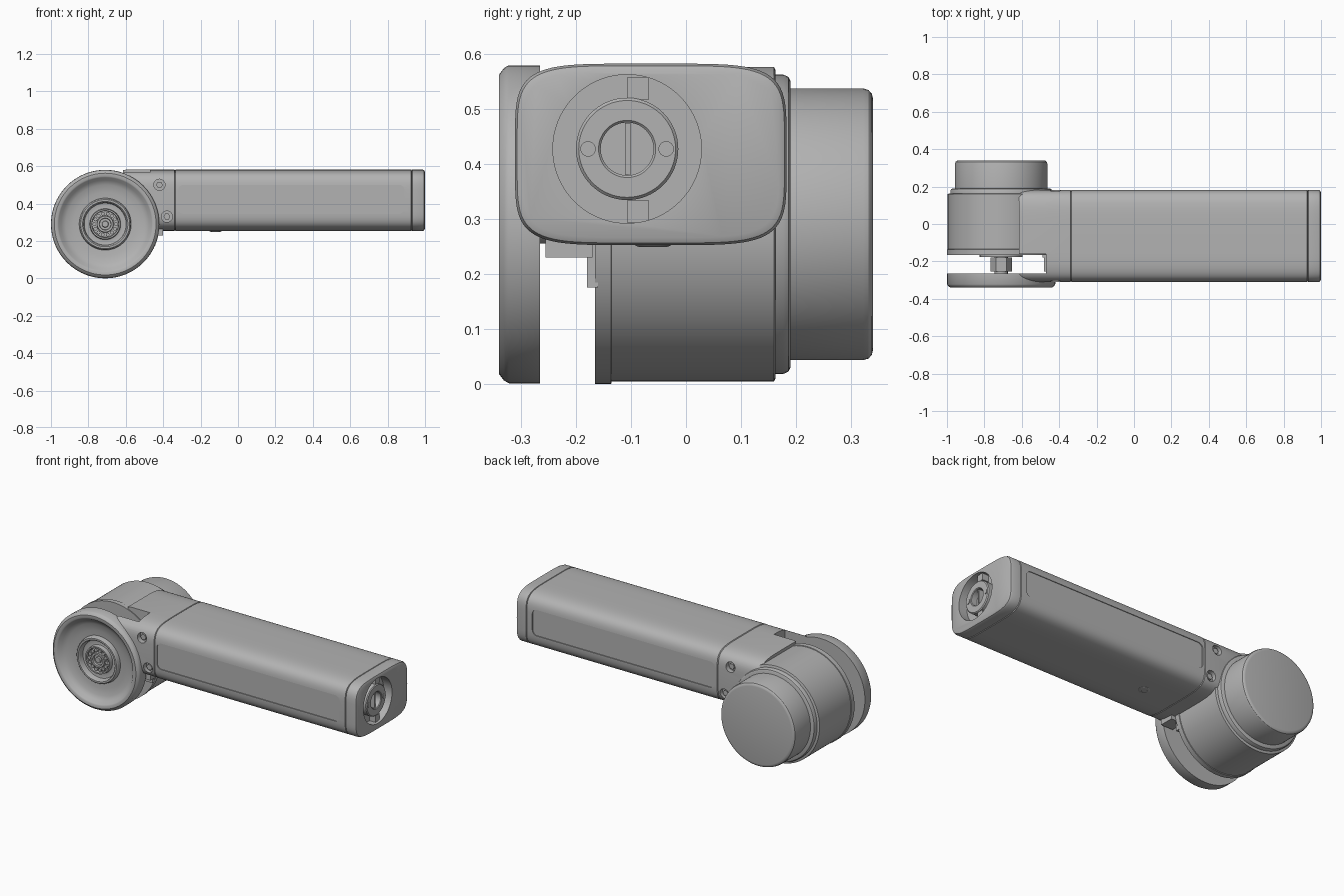
import bpy, bmesh, math
from mathutils import Matrix, Vector

if "Cube" in bpy.data.objects:
    bpy.data.objects.remove(bpy.data.objects["Cube"], do_unlink=True)

GREY = (0.45, 0.45, 0.45, 1)
metal = bpy.data.materials.new("plain grey")
metal.use_nodes = True
metal.diffuse_color = GREY
metal.node_tree.nodes["Principled BSDF"].inputs["Base Color"].default_value = GREY

ARM_Y, ARM_Z, HALF_W, HALF_H = -0.064, 0.417, 0.247, 0.165   # arm section
HUB = (-0.71, 0.29)                                          # hinge axis, x and z
SOCKET = (-0.107, 0.427)                                     # socket axis, y and z


def finish(name, bm):
    bmesh.ops.remove_doubles(bm, verts=bm.verts, dist=1e-5)
    bmesh.ops.recalc_face_normals(bm, faces=bm.faces)
    mesh = bpy.data.meshes.new(name)
    bm.to_mesh(mesh)
    bm.free()
    mesh.materials.append(metal)
    ob = bpy.data.objects.new(name, mesh)
    bpy.context.collection.objects.link(ob)
    return ob


def skin(name, rings):
    """Join closed rings of points and cap both ends."""
    bm = bmesh.new()
    rows = [[bm.verts.new(p) for p in ring] for ring in rings]
    n = len(rows[0])
    for a, b in zip(rows, rows[1:]):
        for i in range(n):
            j = (i + 1) % n
            bm.faces.new((a[i], a[j], b[j], b[i]))
    bm.faces.new(rows[0])
    bm.faces.new(rows[-1])
    return finish(name, bm)


def lathe(name, profile, centre=HUB, axis="y", sides=96):
    """Turn (radius, position) pairs about the y or x axis."""
    rings = []
    for r, a in profile:
        ring = []
        for i in range(sides):
            t = 2 * math.pi * i / sides
            c, s = centre[0] + max(r, 0.001) * math.cos(t), centre[1] + max(r, 0.001) * math.sin(t)
            ring.append((c, a, s) if axis == "y" else (a, c, s))
        rings.append(ring)
    return skin(name, rings)


def loft(name, stations, n=5, count=80):
    """Bowed rounded-rectangle section swept along x, as (x, inset) stations."""
    def soft(v):
        return math.copysign(abs(v) ** (2 / n), v)
    angles = [2 * math.pi * i / count for i in range(count)]
    return skin(name, [[(x, ARM_Y + (HALF_W - d) * soft(math.cos(t)),
                         ARM_Z + (HALF_H - d) * soft(math.sin(t))) for t in angles]
                       for x, d in stations])


def box(name, low, high, round_y=0):
    low, high = Vector(low), Vector(high)
    bm = bmesh.new()
    bmesh.ops.create_cube(bm, size=1, matrix=Matrix.Translation((low + high) / 2)
                          @ Matrix.Diagonal((*(high - low), 1)))
    if round_y:
        edges = [e for e in bm.edges
                 if abs(e.verts[0].co.y - e.verts[1].co.y) > 0.001]
        bmesh.ops.bevel(bm, geom=edges, offset=round_y, segments=6,
                        affect="EDGES", profile=0.5)
    return finish(name, bm)


def cut(ob, cutter):
    mod = ob.modifiers.new("cut", "BOOLEAN")
    mod.operation, mod.solver, mod.object = "DIFFERENCE", "EXACT", cutter
    bpy.context.view_layer.objects.active = ob
    bpy.ops.object.modifier_apply(modifier=mod.name)
    bpy.data.objects.remove(cutter, do_unlink=True)


def rod(name, r, a, b, centre=HUB, axis="y", sides=96):
    return lathe(name, [(r, a), (r, b)], centre, axis, sides)


parts = []

# Arm tube with a shallow long panel on each side
tube = loft("arm_tube", [(-0.337, 0.005), (-0.333, 0), (0.926, 0), (0.929, 0.005)])
for y0, y1 in ((-0.4, -0.305), (0.177, 0.3)):
    cut(tube, box("panel_cutter", (-0.32, y0, 0.345), (0.89, y1, 0.50), 0.03))

# Bushing in the underside
bush = (-0.12, -0.06)
ring = [(0.032, 0.27), (0.032, 0.251), (0.026, 0.249), (0.018, 0.249), (0.018, 0.262)]
bushing = skin("underside_bushing", [
    [(bush[0] + r * math.cos(math.tau * i / 32), bush[1] + r * math.sin(math.tau * i / 32), z)
     for i in range(32)] for r, z in ring])

# End cap with a round connector socket
cap = loft("end_cap", [(0.929, 0.005), (0.932, 0), (0.985, 0), (0.995, 0.004), (1.0, 0.014)])
cut(cap, rod("socket_cutter", 0.135, 0.945, 1.1, SOCKET, "x"))
core = lathe("socket_core", [(0, 0.94), (0.093, 0.94), (0.093, 0.985), (0.088, 0.99),
                             (0.052, 0.99), (0.048, 0.986), (0.048, 0.95), (0, 0.95)],
             SOCKET, "x", 64)
y, z = SOCKET
key = box("socket_key", (0.945, y - 0.004, z - 0.047), (0.98, y + 0.006, z + 0.047))
parts += [tube, bushing, cap, core, key]
for s in (-1, 1):
    parts.append(rod("socket_pin", 0.014, 0.98, 0.994, (y + s * 0.071, z), "x", 24))
    parts.append(box("socket_lug", (0.94, y, z + s * 0.112 - 0.022),
                     (0.985, y + 0.04, z + s * 0.112 + 0.018)))

# Neck joining the arm to the hinge, with a slot and screw holes
neck = loft("neck", [(-0.615, 0.004), (-0.60, 0.001), (-0.34, 0.001), (-0.337, 0.005)])
cut(neck, box("slot_cutter", (-0.9, -0.265, 0.1), (-0.47, -0.16, 0.8)))
cut(neck, rod("dish_cutter", 0.285, -0.4, -0.26))
for spot in ((-0.42, 0.50), (-0.38, 0.33)):
    for face, inward in ((-0.31, 1), (0.183, -1)):
        cut(neck, rod("screw_cutter", 0.03, face - inward * 0.05, face + inward * 0.03,
                      spot, "y", 32))
        parts.append(rod("screw_head", 0.018, face + inward * 0.04,
                         face + inward * 0.014, spot, "y", 6))
parts.append(neck)
parts.append(box("neck_tab", (-0.48, -0.255, 0.23), (-0.40, -0.17, 0.27)))
parts.append(box("neck_stop", (-0.49, -0.18, 0.175), (-0.44, -0.16, 0.27)))

# Front dish with a raised hub
parts.append(lathe("front_dish", [
    (0, -0.265), (0.289, -0.265), (0.289, -0.322), (0.284, -0.331), (0.272, -0.34),
    (0.256, -0.34), (0.249, -0.336), (0.235, -0.318), (0.21, -0.305), (0.17, -0.298),
    (0.139, -0.296), (0.135, -0.318), (0.131, -0.322), (0.121, -0.322), (0.117, -0.318),
    (0.112, -0.292), (0.09, -0.288), (0.083, -0.29), (0.08, -0.316), (0.072, -0.316),
    (0.07, -0.298), (0.045, -0.298), (0.043, -0.314), (0.032, -0.314), (0.03, -0.302),
    (0.018, -0.302), (0.016, -0.312), (0, -0.312)]))

# Bearing rollers around the hub
for i in range(14):
    t = math.tau * i / 14
    parts.append(rod("bearing_roller", 0.010, -0.29, -0.312,
                     (HUB[0] + 0.0575 * math.cos(t), HUB[1] + 0.0575 * math.sin(t)), "y", 16))

# Hinge shaft across the slot
parts.append(rod("hex_shaft", 0.058, -0.255, -0.18, sides=6))
parts.append(rod("shaft_pin", 0.035, -0.275, -0.16, sides=32))
parts.append(rod("shaft_collar", 0.115, -0.177, -0.16, sides=64))

# Motor housing, rear ring and rear cap
parts.append(lathe("motor_housing", [
    (0, -0.165), (0.29, -0.165), (0.29, -0.136), (0.286, -0.135),
    (0.286, 0.160), (0.28, 0.163), (0, 0.163)]))
parts.append(lathe("rear_ring", [
    (0, 0.15), (0.272, 0.15), (0.272, 0.177), (0.268, 0.186), (0.26, 0.19), (0, 0.19)]))
parts.append(lathe("rear_cap", [
    (0, 0.17), (0.247, 0.17), (0.247, 0.322), (0.244, 0.332), (0.237, 0.338),
    (0.228, 0.34), (0, 0.34)]))

# Smooth shading with crisp edges
bpy.ops.object.select_all(action="DESELECT")
for ob in parts:
    ob.select_set(True)
bpy.context.view_layer.objects.active = tube
bpy.ops.object.shade_smooth_by_angle(angle=math.radians(30))
